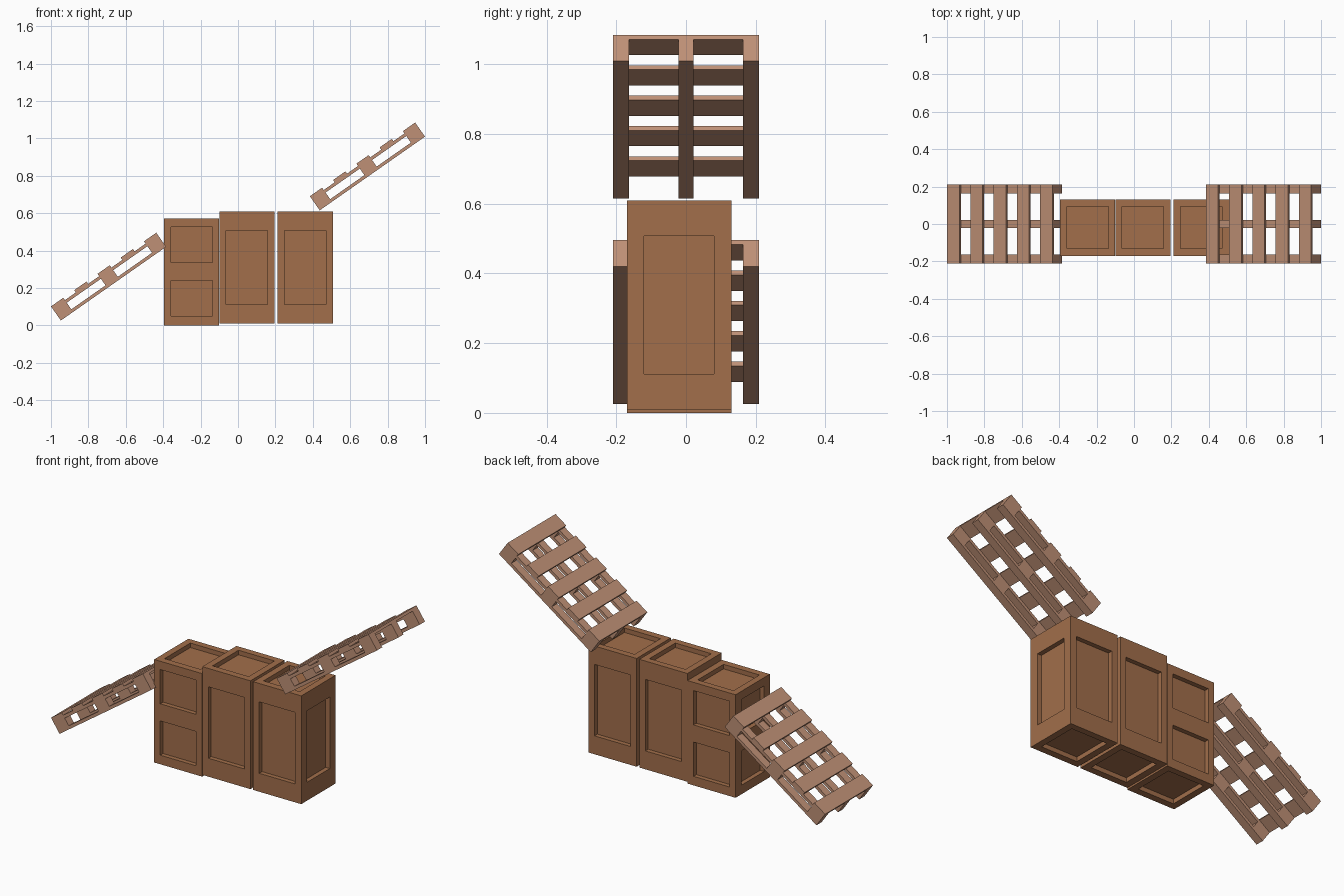
import bpy, bmesh, math
from mathutils import Matrix, Vector

if "Cube" in bpy.data.objects:
    bpy.data.objects.remove(bpy.data.objects["Cube"])


def material(name, rgb):
    m = bpy.data.materials.new(name)
    m.diffuse_color = (*rgb, 1)
    m.use_nodes = True
    m.node_tree.nodes["Principled BSDF"].inputs["Base Color"].default_value = m.diffuse_color
    return m


CRATE = material("crate brown", (0.36, 0.158, 0.07))
PALLET = material("pale pallet wood", (0.52, 0.28, 0.18))


def add_box(bm, x, y, z):
    """Box from three (min, max) ranges."""
    size = Vector((x[1] - x[0], y[1] - y[0], z[1] - z[0]))
    mid = Vector((sum(x) / 2, sum(y) / 2, sum(z) / 2))
    bmesh.ops.create_cube(bm, size=1, matrix=Matrix.Translation(mid) @ Matrix.Diagonal((*size, 1)))


def make_object(name, bm, mat):
    me = bpy.data.meshes.new(name)
    bm.to_mesh(me)
    bm.free()
    me.materials.append(mat)
    ob = bpy.data.objects.new(name, me)
    bpy.context.collection.objects.link(ob)
    return ob


def crate(name, x, z, panels, depth=0.025):
    """Solid crate with recessed panels on all six sides; panels = z ranges on the walls."""
    y = (-0.17, 0.13)
    bm = bmesh.new()
    add_box(bm, x, y, z)
    body = make_object(name, bm, CRATE)

    cut = bmesh.new()
    px = (x[0] + 0.037, x[1] - 0.037)
    py_wall = (y[0] + 0.05, y[1] - 0.05)
    py_lid = (y[0] + 0.038, y[1] - 0.036)

    def ends(r):
        return [(r[0] - 0.1, r[0] + depth), (r[1] - depth, r[1] + 0.1)]

    for pz in panels:
        for e in ends(y):
            add_box(cut, px, e, pz)
        for e in ends(x):
            add_box(cut, e, py_wall, pz)
    for e in ends(z):
        add_box(cut, px, py_lid, e)
    cutter = make_object(name + "_cutter", cut, CRATE)
    cutter.hide_render = True

    mod = body.modifiers.new("panels", "BOOLEAN")
    mod.operation = "DIFFERENCE"
    mod.solver = "EXACT"
    mod.object = cutter
    dg = bpy.context.evaluated_depsgraph_get()
    mesh = bpy.data.meshes.new_from_object(body.evaluated_get(dg))
    body.modifiers.clear()
    body.data = mesh
    bpy.data.objects.remove(cutter)


def pallet(name, corner):
    """Tilted pallet; corner = (x, z) of its lowest edge."""
    L, T, W = 0.687, 0.092, 0.21
    board, slat, bw = 0.017, 0.015, 0.08
    bm = bmesh.new()
    for y in [(-W, -0.164), (-0.022, 0.022), (0.164, W)]:
        add_box(bm, (0, L), y, (0, board))                          # bottom runner
        add_box(bm, (0, L), y, (T - slat - board, T - slat))        # upper runner
        for i in range(3):                                          # spacer blocks
            u = i * (L - bw) / 2
            add_box(bm, (u, u + bw), y, (board, T - slat - board))
    for i in range(5):                                              # deck slats
        u = i * (L - bw) / 4
        add_box(bm, (u, u + bw), (-W, W), (T - slat, T))
    ob = make_object(name, bm, PALLET)
    ob.location = (corner[0], 0, corner[1])
    ob.rotation_euler = (0, -math.radians(35), 0)


crate("left_crate", (-0.395, -0.1005), (0, 0.571), [(0.05, 0.24), (0.335, 0.525)])
crate("middle_crate", (-0.10, 0.195), (0.01, 0.61), [(0.112, 0.508)])
crate("right_crate", (0.212, 0.507), (0.01, 0.61), [(0.112, 0.508)])
pallet("lower_pallet", (-0.947, 0.026))
pallet("upper_pallet", (0.437, 0.615))
